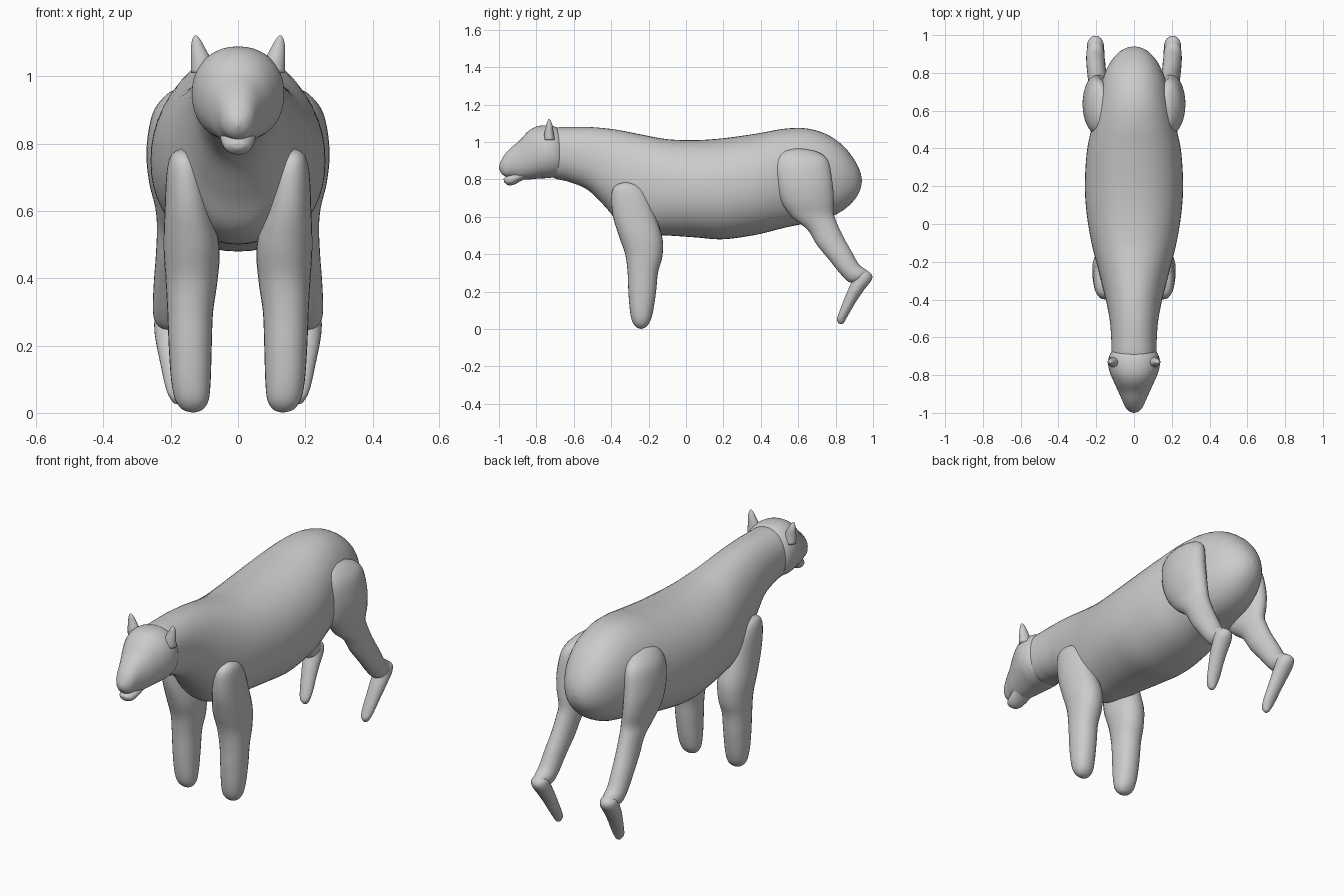
import bpy, bmesh, math
from mathutils import Vector


def spline(rings, steps):
    """Catmull-Rom interpolation through a list of ring tuples."""
    out = []
    n = len(rings)
    for i in range(n - 1):
        p0, p1, p2, p3 = (rings[max(0, min(n - 1, i + k))] for k in (-1, 0, 1, 2))
        for s in range(steps):
            t = s / steps
            out.append([0.5 * (2 * b + (c - a) * t + (2 * a - 5 * b + 4 * c - d) * t * t
                               + (3 * b - a - 3 * c + d) * t ** 3)
                        for a, b, c, d in zip(p0, p1, p2, p3)])
    out.append(list(rings[-1]))
    return out


def loft(name, rings, sides=40, steps=5, mirror=False, power=1.0):
    """Each ring: edge A (y, z), edge B (y, z), centre x, half width."""
    bm = bmesh.new()
    loops = []
    for ya, za, yb, zb, cx, hw in spline(rings, steps):
        mid = Vector((cx, (ya + yb) / 2, (za + zb) / 2))
        half = Vector((0, (ya - yb) / 2, (za - zb) / 2))
        side = Vector((max(hw, 0.001), 0, 0))
        loop = []
        for k in range(sides):
            a = math.tau * k / sides
            c, s = math.cos(a), math.sin(a)
            c = math.copysign(abs(c) ** power, c)
            s = math.copysign(abs(s) ** power, s)
            loop.append(bm.verts.new(mid + half * c + side * s))
        loops.append(loop)
    for l0, l1 in zip(loops, loops[1:]):
        for k in range(sides):
            j = (k + 1) % sides
            bm.faces.new((l0[k], l0[j], l1[j], l1[k]))
    bm.faces.new(loops[0])
    bm.faces.new(loops[-1])
    bmesh.ops.recalc_face_normals(bm, faces=bm.faces)
    mesh = bpy.data.meshes.new(name)
    bm.to_mesh(mesh)
    bm.free()
    ob = bpy.data.objects.new(name, mesh)
    bpy.context.collection.objects.link(ob)
    if mirror:
        ob.modifiers.new("mirror", 'MIRROR').use_mirror_merge = False
    for p in mesh.polygons:
        p.use_smooth = True
    return ob


# Body and neck: y, top z, bottom z, half width
body = [(-0.76, 1.04, 0.84, 0.08), (-0.70, 1.075, 0.805, 0.115), (-0.62, 1.08, 0.785, 0.12),
        (-0.52, 1.08, 0.74, 0.127), (-0.42, 1.072, 0.64, 0.145), (-0.34, 1.06, 0.545, 0.165),
        (-0.24, 1.04, 0.505, 0.19), (-0.10, 1.015, 0.50, 0.225), (0.05, 1.01, 0.49, 0.25),
        (0.20, 1.02, 0.48, 0.26), (0.38, 1.045, 0.505, 0.25), (0.52, 1.07, 0.54, 0.222),
        (0.64, 1.073, 0.565, 0.197), (0.75, 1.042, 0.59, 0.172), (0.84, 0.98, 0.635, 0.135),
        (0.90, 0.905, 0.69, 0.09), (0.93, 0.845, 0.74, 0.046), (0.94, 0.80, 0.785, 0.005)]
loft("body", [(y, t, y, b, 0, w) for y, t, b, w in body], sides=48, power=0.93)

# Head, from the skull down to the nose
loft("head", [(-0.62, 1.0, -0.62, 0.88, 0, 0.05), (-0.68, 1.07, -0.67, 0.82, 0, 0.118),
              (-0.73, 1.088, -0.73, 0.808, 0, 0.137), (-0.79, 1.085, -0.78, 0.805, 0, 0.128),
              (-0.84, 1.06, -0.84, 0.80, 0, 0.105), (-0.89, 1.008, -0.89, 0.80, 0, 0.082),
              (-0.94, 0.965, -0.93, 0.81, 0, 0.062), (-0.975, 0.925, -0.965, 0.815, 0, 0.046),
              (-0.995, 0.885, -0.985, 0.83, 0, 0.026), (-1.0, 0.865, -0.998, 0.85, 0, 0.004)],
     power=0.92)

# Lower jaw
loft("lower_jaw", [(-0.82, 0.86, -0.82, 0.82, 0, 0.05), (-0.87, 0.86, -0.87, 0.798, 0, 0.055),
                   (-0.92, 0.84, -0.92, 0.772, 0, 0.048), (-0.955, 0.82, -0.95, 0.769, 0, 0.038),
                   (-0.972, 0.808, -0.97, 0.783, 0, 0.02), (-0.975, 0.80, -0.974, 0.794, 0, 0.003)],
     sides=28)

# Ears
loft("ears", [(-0.70, 1.01, -0.76, 1.01, 0.105, 0.035), (-0.708, 1.05, -0.757, 1.05, 0.11, 0.03),
              (-0.713, 1.085, -0.748, 1.085, 0.119, 0.021), (-0.722, 1.11, -0.742, 1.11, 0.124, 0.012),
              (-0.73, 1.122, -0.735, 1.122, 0.126, 0.003)],
     sides=16, steps=3, mirror=True)

# Front legs
loft("front_legs", [(-0.325, 0.785, -0.315, 0.785, 0.165, 0.005), (-0.375, 0.768, -0.255, 0.765, 0.163, 0.035),
                    (-0.398, 0.72, -0.205, 0.71, 0.157, 0.055), (-0.392, 0.61, -0.158, 0.59, 0.148, 0.07),
                    (-0.36, 0.50, -0.125, 0.48, 0.138, 0.083), (-0.325, 0.40, -0.127, 0.385, 0.138, 0.077),
                    (-0.312, 0.30, -0.15, 0.30, 0.142, 0.068), (-0.308, 0.20, -0.16, 0.20, 0.142, 0.064),
                    (-0.30, 0.10, -0.175, 0.10, 0.14, 0.059), (-0.287, 0.04, -0.192, 0.04, 0.137, 0.05),
                    (-0.265, 0.01, -0.215, 0.01, 0.135, 0.03), (-0.242, 0.001, -0.238, 0.001, 0.133, 0.003)],
     sides=28, mirror=True, power=0.93)

# Hind legs: thigh and shank
loft("hind_legs", [(0.59, 0.967, 0.60, 0.967, 0.165, 0.005), (0.505, 0.945, 0.70, 0.948, 0.172, 0.04),
                   (0.472, 0.88, 0.76, 0.90, 0.188, 0.066), (0.483, 0.78, 0.782, 0.79, 0.20, 0.072),
                   (0.51, 0.68, 0.79, 0.70, 0.197, 0.068), (0.565, 0.60, 0.79, 0.62, 0.186, 0.06),
                   (0.65, 0.53, 0.805, 0.57, 0.188, 0.053), (0.70, 0.45, 0.84, 0.495, 0.193, 0.051),
                   (0.765, 0.37, 0.885, 0.415, 0.2, 0.05), (0.83, 0.29, 0.925, 0.345, 0.204, 0.049),
                   (0.875, 0.25, 0.965, 0.315, 0.205, 0.044), (0.925, 0.25, 0.975, 0.29, 0.205, 0.025),
                   (0.955, 0.262, 0.96, 0.266, 0.205, 0.003)],
     sides=28, mirror=True)

# Hind feet: from hock to toe
loft("hind_feet", [(0.945, 0.318, 0.96, 0.318, 0.205, 0.005), (0.905, 0.30, 0.992, 0.293, 0.205, 0.038),
                   (0.885, 0.25, 0.992, 0.262, 0.204, 0.045), (0.862, 0.20, 0.953, 0.21, 0.2, 0.043),
                   (0.838, 0.14, 0.915, 0.155, 0.193, 0.038), (0.817, 0.085, 0.885, 0.105, 0.186, 0.034),
                   (0.807, 0.05, 0.862, 0.065, 0.182, 0.027), (0.817, 0.03, 0.845, 0.035, 0.18, 0.014),
                   (0.829, 0.026, 0.833, 0.026, 0.18, 0.003)],
     sides=24, mirror=True)
